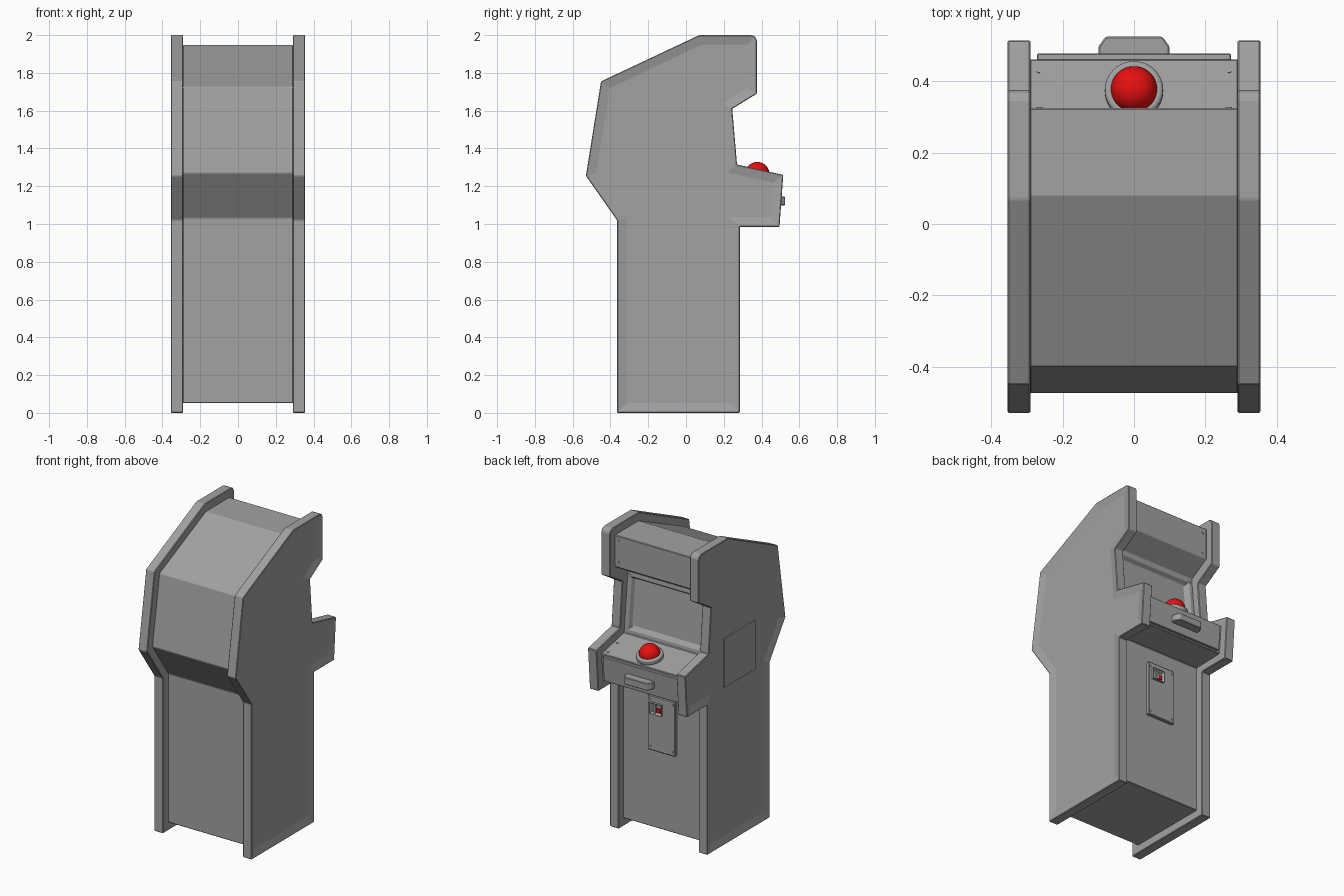
import bpy, bmesh, math
from mathutils import Vector

if "Cube" in bpy.data.objects:
    bpy.data.objects.remove(bpy.data.objects["Cube"], do_unlink=True)


def material(name, rgb):
    m = bpy.data.materials.new(name)
    m.use_nodes = True
    m.diffuse_color = (*rgb, 1)
    m.node_tree.nodes["Principled BSDF"].inputs["Base Color"].default_value = (*rgb, 1)
    return m


GREY = material("cabinet grey", (0.36, 0.36, 0.36))
RED = material("signal red", (0.8, 0.005, 0.005))


def finish(bm, name, mat=GREY, bevel=0, segments=1):
    bmesh.ops.recalc_face_normals(bm, faces=bm.faces)
    me = bpy.data.meshes.new(name)
    bm.to_mesh(me)
    bm.free()
    me.materials.append(mat)
    ob = bpy.data.objects.new(name, me)
    bpy.context.collection.objects.link(ob)
    if bevel:
        mod = ob.modifiers.new("bevel", "BEVEL")
        mod.width, mod.segments = bevel, segments
        mod.limit_method, mod.angle_limit = 'ANGLE', math.radians(25)
    return ob


def prism(profile, x0, x1):
    """Extrude a (y, z) outline from x0 to x1."""
    bm = bmesh.new()
    face = bm.faces.new([bm.verts.new((x0, y, z)) for y, z in profile])
    new = bmesh.ops.extrude_face_region(bm, geom=[face])["geom"]
    verts = [v for v in new if isinstance(v, bmesh.types.BMVert)]
    bmesh.ops.translate(bm, verts=verts, vec=(x1 - x0, 0, 0))
    bmesh.ops.recalc_face_normals(bm, faces=bm.faces)
    return bm


def inset(bm, face, width, depth):
    bmesh.ops.inset_region(bm, faces=[face], thickness=width, use_even_offset=True)
    bmesh.ops.translate(bm, verts=face.verts, vec=face.normal * depth)


def box(name, centre, size, tilt=0, bevel=0, mat=GREY):
    bm = bmesh.new()
    bmesh.ops.create_cube(bm, size=1)
    bmesh.ops.scale(bm, vec=size, verts=bm.verts)
    ob = finish(bm, name, mat, bevel)
    ob.location = centre
    ob.rotation_euler.x = tilt
    return ob


def disc(name, centre, direction, radius, height, sides, bevel=0, segments=1):
    bm = bmesh.new()
    bmesh.ops.create_cone(bm, cap_ends=True, segments=sides, radius1=radius,
                          radius2=radius, depth=height)
    ob = finish(bm, name, GREY, bevel, segments)
    ob.location = centre
    ob.rotation_euler = Vector(direction).to_track_quat('Z', 'Y').to_euler()
    return ob


def smooth(ob):
    bpy.ops.object.select_all(action='DESELECT')
    ob.select_set(True)
    bpy.context.view_layer.objects.active = ob
    bpy.ops.object.shade_smooth_by_angle(angle=math.radians(35))


# Side boards with a shallow recessed outer field
outline = [(-.365, 0), (.285, 0), (.285, .985), (.495, .985), (.515, 1.26), (.27, 1.315),
           (.245, 1.61), (.375, 1.69), (.375, 1.975), (.365, 1.993), (.345, 2), (.07, 2),
           (-.45, 1.755), (-.53, 1.255), (-.365, 1.02)]
for side, label in ((1, "left"), (-1, "right")):
    bm = prism(outline, side * .29, side * .355)
    outer = max(bm.faces, key=lambda f: side * f.calc_center_median().x)
    inset(bm, outer, .052, -.012)
    finish(bm, label + "_side_board", bevel=.004)

# Cabinet body between the boards, with the screen opening sunk into it
core = [(-.31, .052), (.235, .052), (.235, 1.03), (.447, 1.035), (.462, 1.22), (.23, 1.27),
        (.19, 1.66), (.325, 1.74), (.325, 1.947), (.08, 1.947), (-.4, 1.725),
        (-.475, 1.27), (-.31, 1.03)]
bm = prism(core, -.293, .293)
target = Vector((0, .21, 1.465))
screen = min(bm.faces, key=lambda f: (f.calc_center_median() - target).length)
inset(bm, screen, .03, 0)
inset(bm, screen, .014, -.03)
finish(bm, "cabinet_body", bevel=.004)

# Control shelf fittings
slope = math.atan2(.05, .232)
up = Vector((0, math.sin(slope), math.cos(slope)))
deck = Vector((0, .372, 1.24))
smooth(disc("ball_collar", deck + up * .012, up, .082, .036, 40, .01, 3))
bm = bmesh.new()
bmesh.ops.create_uvsphere(bm, u_segments=40, v_segments=24, radius=.065)
ball = finish(bm, "track_ball", RED)
ball.location = deck + up * .024
smooth(ball)

# Front plate and pull handle of the control shelf
lean = -math.atan2(.015, .185)
box("shelf_front_plate", (0, .46, 1.128), (.545, .022, .165), lean, .003)
bm = bmesh.new()
grip = [(-.1, .46), (.1, .46), (.1, .497), (.08, .525), (-.08, .525), (-.1, .497)]
base = bm.faces.new([bm.verts.new((x, y, 1.098)) for x, y in grip])
top = bmesh.ops.extrude_face_region(bm, geom=[base])["geom"]
bmesh.ops.translate(bm, verts=[v for v in top if isinstance(v, bmesh.types.BMVert)],
                    vec=(0, 0, .047))
finish(bm, "shelf_handle", bevel=.004)

# Coin door with a sunken slot and a red return button
box("coin_door", (0, .241, .745), (.2, .03, .36), 0, .004)
bm = bmesh.new()
bmesh.ops.create_cube(bm, size=1)
bmesh.ops.scale(bm, vec=(.085, .02, .072), verts=bm.verts)
bmesh.ops.recalc_face_normals(bm, faces=bm.faces)
inset(bm, max(bm.faces, key=lambda f: f.calc_center_median().y), .01, -.015)
slot = finish(bm, "coin_slot")
slot.location = (.033, .262, .848)
box("coin_slot_divider", (.04, .262, .848), (.012, .016, .055))
box("coin_return_button", (.016, .26, .84), (.026, .01, .026), mat=RED)

# Service hatch on one side board
box("service_hatch", (-.3455, -.06, 1.19), (.012, .32, .32))

# Screws
facing = Vector((0, 1, 0))
bezel = Vector((0, .39, .04)).normalized()
for sx in (-1, 1):
    for y in (.33, .432):
        z = 1.27 - (y - .23) * math.tan(slope)
        disc("shelf_screw", (sx * .266, y, z), up, .009, .007, 12)
    for z in (1.775, 1.915):
        disc("header_screw", (sx * .266, .325, z), facing, .009, .007, 12)
    for z in (.59, .9):
        disc("door_screw", (sx * .083, .257, z), facing, .007, .007, 12)
    disc("bezel_screw", (sx * .275, .193, 1.635), bezel, .008, .007, 12)
